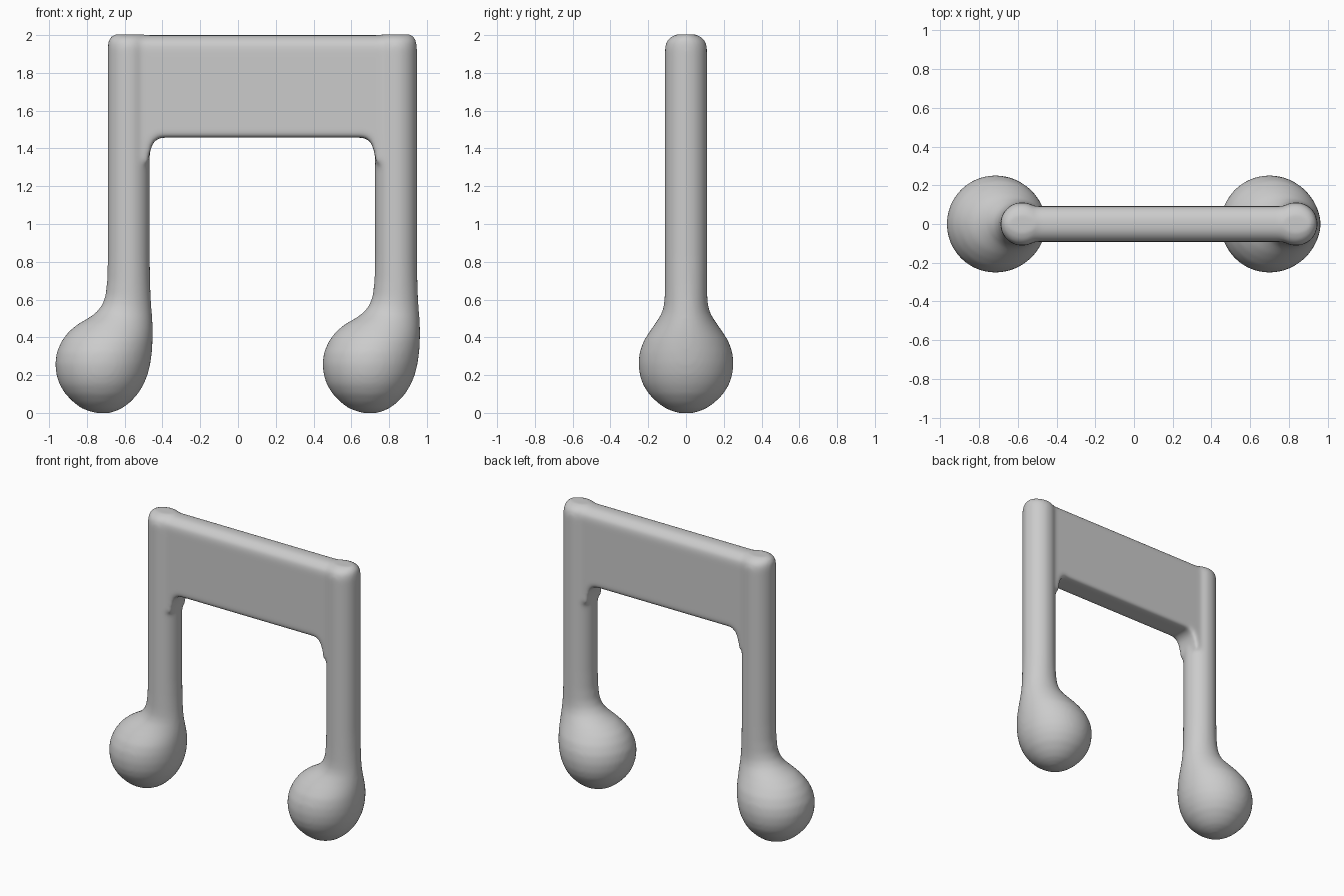
import bpy, bmesh
from math import cos, sin, pi

if "Cube" in bpy.data.objects:
    bpy.data.objects.remove(bpy.data.objects["Cube"])

STEP = 1.415   # distance between the two notes
MID = 0.1275   # middle of the beam in x

# note outline: z, left x, right x, half depth in y
NOTE = [
    (-0.002, -0.745, -0.685, 0.03), (0.008, -0.785, -0.65, 0.07),
    (0.025, -0.83, -0.612, 0.11), (0.055, -0.87, -0.572, 0.152),
    (0.10, -0.914, -0.53, 0.197), (0.15, -0.945, -0.5, 0.228),
    (0.20, -0.961, -0.479, 0.245), (0.26, -0.968, -0.464, 0.252),
    (0.32, -0.96, -0.456, 0.246), (0.38, -0.934, -0.452, 0.225),
    (0.43, -0.897, -0.451, 0.193), (0.47, -0.848, -0.452, 0.165),
    (0.50, -0.795, -0.454, 0.145), (0.53, -0.752, -0.456, 0.128),
    (0.57, -0.72, -0.459, 0.117), (0.62, -0.702, -0.462, 0.113),
    (0.70, -0.693, -0.465, 0.112), (0.82, -0.69, -0.467, 0.112),
    (1.93, -0.69, -0.467, 0.112), (1.965, -0.688, -0.47, 0.105),
    (1.988, -0.678, -0.48, 0.085), (2.004, -0.655, -0.50, 0.05),
]

# beam underside, from the stem axis towards the middle: x offset, bottom z
BEAM_END = [(0.70, 1.30), (0.605, 1.32), (0.592, 1.39), (0.575, 1.435), (0.54, 1.457)]


def loft(bm, sections):
    rings = [[bm.verts.new(p) for p in s] for s in sections]
    n = len(rings[0])
    for a, b in zip(rings, rings[1:]):
        for i in range(n):
            j = (i + 1) % n
            bm.faces.new((a[i], a[j], b[j], b[i]))
    bm.faces.new(rings[0][::-1])
    bm.faces.new(rings[-1])


def note_ring(z, left, right, depth, shift, n=64):
    cx, rx = (left + right) / 2 + shift, (right - left) / 2
    return [(cx + rx * cos(2 * pi * i / n), depth * sin(2 * pi * i / n), z) for i in range(n)]


def beam_section(x, bottom):
    half = [(0.078, bottom), (0.092, bottom + 0.015), (0.092, 1.93),
            (0.086, 1.96), (0.062, 1.985), (0.03, 2.0)]
    return [(x, y, z) for y, z in half] + [(x, -y, z) for y, z in reversed(half)]


bm = bmesh.new()

# two heads, each flowing into its stem
for shift in (0, STEP):
    loft(bm, [note_ring(*row, shift) for row in NOTE])

# beam with a domed top and filleted lower corners
loft(bm, [beam_section(MID - d, z) for d, z in BEAM_END]
     + [beam_section(MID + d, z) for d, z in reversed(BEAM_END)])

bmesh.ops.recalc_face_normals(bm, faces=bm.faces)
mesh = bpy.data.meshes.new("beamed_notes")
bm.to_mesh(mesh)
bm.free()
notes = bpy.data.objects.new("beamed_notes", mesh)
bpy.context.collection.objects.link(notes)

# fuse the parts and soften every joint
remesh = notes.modifiers.new("fuse", 'REMESH')
remesh.mode = 'VOXEL'
remesh.voxel_size = 0.012
remesh.use_smooth_shade = True
smooth = notes.modifiers.new("soften", 'SMOOTH')
smooth.factor = 0.5
smooth.iterations = 14
